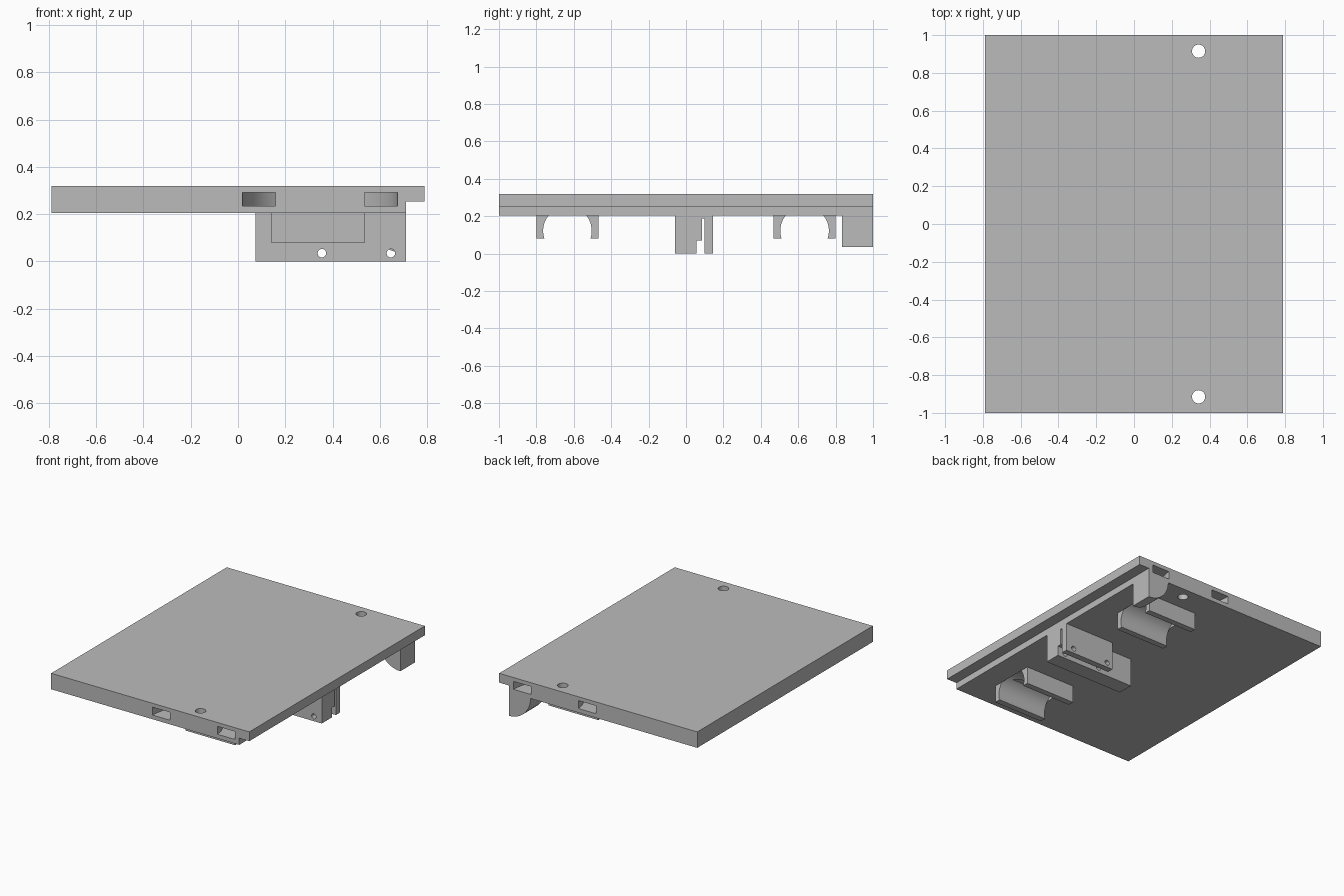
import bpy, bmesh
from math import sin, cos, pi, radians
from mathutils import Vector

cube = bpy.data.objects.get("Cube")
if cube:
    bpy.data.objects.remove(cube, do_unlink=True)

grey = bpy.data.materials.new("plain_grey")
grey.use_nodes = True
colour = (0.5, 0.5, 0.5, 1)
grey.diffuse_color = colour
grey.node_tree.nodes["Principled BSDF"].inputs["Base Color"].default_value = colour

# Each axis maps a 2D profile point and a depth to 3D
PLACE = {
    "x": lambda u, v, d: (d, u, v),
    "y": lambda u, v, d: (u, d, v),
    "z": lambda u, v, d: (u, v, d),
}


def prism(name, points, axis, start, end):
    """Extrude a closed profile along an axis."""
    bm = bmesh.new()
    face = bm.faces.new([bm.verts.new(PLACE[axis](u, v, start)) for u, v in points])
    grown = bmesh.ops.extrude_face_region(bm, geom=[face])["geom"]
    moved = [g for g in grown if isinstance(g, bmesh.types.BMVert)]
    bmesh.ops.translate(bm, verts=moved, vec=Vector(PLACE[axis](0, 0, end - start)))
    bmesh.ops.recalc_face_normals(bm, faces=bm.faces)
    mesh = bpy.data.meshes.new(name)
    bm.to_mesh(mesh)
    bm.free()
    mesh.materials.append(grey)
    obj = bpy.data.objects.new(name, mesh)
    bpy.context.collection.objects.link(obj)
    return obj


def box(name, x0, x1, y0, y1, z0, z1):
    return prism(name, [(x0, y0), (x1, y0), (x1, y1), (x0, y1)], "z", z0, z1)


def arc(cu, cv, r, a0, a1, steps):
    return [(cu + r * cos(a0 + (a1 - a0) * i / steps),
             cv + r * sin(a0 + (a1 - a0) * i / steps)) for i in range(steps + 1)]


def rod(name, cu, cv, r, axis, start, end, sides=48):
    return prism(name, arc(cu, cv, r, 0, 2 * pi, sides)[:-1], axis, start, end)


def cut(obj, cutters):
    """Subtract the cutters, then remove them."""
    for cutter in cutters:
        mod = obj.modifiers.new("cut", "BOOLEAN")
        mod.operation = "DIFFERENCE"
        mod.solver = "EXACT"
        mod.object = cutter
        bpy.context.view_layer.objects.active = obj
        bpy.ops.object.modifier_apply(modifier=mod.name)
        bpy.data.objects.remove(cutter, do_unlink=True)


def smooth(obj):
    bpy.ops.object.select_all(action="DESELECT")
    obj.select_set(True)
    bpy.context.view_layer.objects.active = obj
    bpy.ops.object.shade_smooth_by_angle(angle=radians(30))


UNDER, TOP = 0.205, 0.32
EDGE = 0.71            # inner edge of the side step
CLIP_X = (0.14, 0.537)
CLIP_Y = 0.634

# Top plate with a stepped side edge
plate = prism("top_plate", [(-0.79, UNDER), (EDGE, UNDER), (EDGE, 0.253),
                            (0.79, 0.253), (0.79, TOP), (-0.79, TOP)], "y", -1, 1)
cutters = []
for side in (-1, 1):
    # Screw hole, curved strap channel and tube recess at each end
    cutters.append(rod("hole_cutter", 0.342, side * 0.915, 0.035, "z", 0.1, 0.4, 32))
    outer = arc(0.347, 0, 0.328, -0.12, pi + 0.12, 40)
    inner = arc(0.347, 0, 0.188, pi + 0.2, -0.2, 40)
    ring = [(x, side * (1 - y)) for x, y in outer + inner]
    cutters.append(prism("strap_cutter", ring, "z", 0.235, 0.292))
    cutters.append(rod("recess_cutter", side * CLIP_Y, 0.122, 0.13, "x", *CLIP_X))
cut(plate, cutters)
smooth(plate)

# Pair of open tube clips
for side, label in ((-1, "front"), (1, "back")):
    y = side * CLIP_Y
    clip = box(label + "_tube_clip", *CLIP_X, y - 0.166, y + 0.166, 0.08, UNDER)
    cut(clip, [rod("tube_cutter", y, 0.122, 0.13, "x", 0, 0.7)])
    smooth(clip)

# Central bracket: long front wall, short slotted back wall
holes = (0.355, 0.647)
front_wall = box("bracket_front_wall", 0.073, EDGE, -0.06, 0.055, 0, UNDER)
back_wall = prism("bracket_back_wall", [
    (0.055, 0.07), (0.085, 0.07), (0.085, 0.188), (0.1, 0.188),
    (0.1, 0), (0.145, 0), (0.145, UNDER), (0.055, UNDER)], "x", 0.31, EDGE)
for wall in (front_wall, back_wall):
    cut(wall, [rod("pin_cutter", x, 0.035, 0.018, "y", -0.2, 0.3, 24) for x in holes])
cut(back_wall, [box("relief_cutter", 0.38, 0.64, 0.075, 0.09, 0.07, 0.188)])
smooth(front_wall)
smooth(back_wall)

# Quarter-round foot at the back corner
foot = prism("corner_foot", [(EDGE, UNDER)] + arc(EDGE, UNDER, 0.17, pi, 1.5 * pi, 20),
             "y", 0.835, 1)
smooth(foot)
